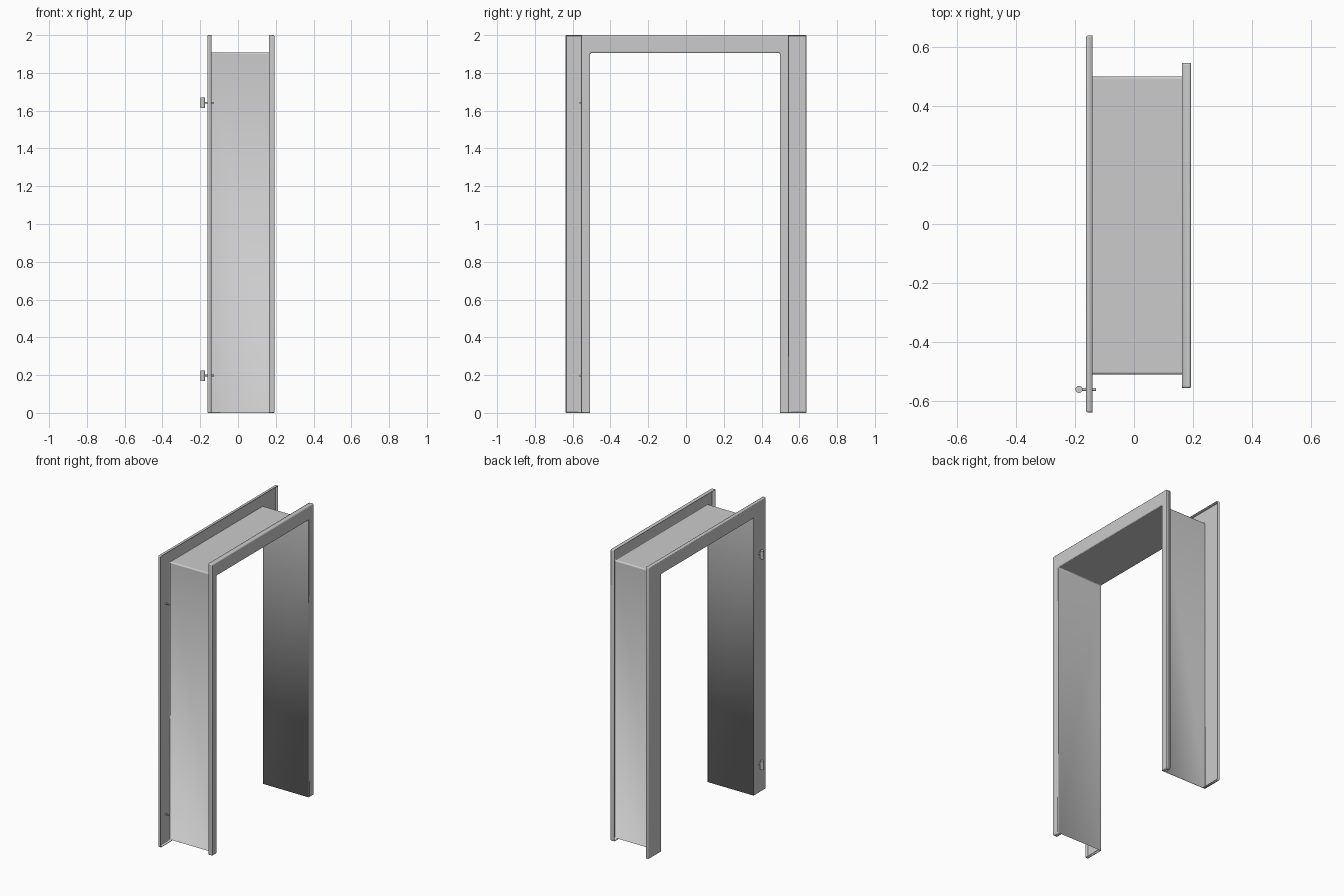
import bpy, bmesh, math

if "Cube" in bpy.data.objects:
    bpy.data.objects.remove(bpy.data.objects["Cube"])

Y0, Y1, ZI, ZO = -0.507, 0.497, 1.905, 2.0   # opening sides, head underside, top
XF, XB = 0.193, -0.162                       # outer faces of the two casings
FL, BL = 0.163, -0.141                       # free edges of the return lips

# Folded sheet profile: (x, left y, right y, head z)
profile = [
    (FL, -0.555, 0.545, ZO),
    (XF, -0.555, 0.545, ZO),
    (XF, Y0, Y1, ZI),
    (XB, Y0, Y1, ZI),
    (XB, -0.638, 0.638, ZO),
    (BL, -0.638, 0.638, ZO),
]


def finish(obj, angle=30):
    bpy.ops.object.select_all(action='DESELECT')
    obj.select_set(True)
    bpy.context.view_layer.objects.active = obj
    bpy.ops.object.shade_smooth_by_angle(angle=math.radians(angle))


# Door frame: sweep the profile up, across and down
bm = bmesh.new()
rows = []
for x, l, r, z in profile:
    rows.append([bm.verts.new(p) for p in
                 ((x, l, 0), (x, l, z), (x, r, z), (x, r, 0))])
for a, b in zip(rows, rows[1:]):
    for i in range(3):
        bm.faces.new((a[i], a[i + 1], b[i + 1], b[i]))

# Small return lips closing the feet of the casings
for lip, outer, inner in ((0, 1, 2), (5, 4, 3)):
    for i, s in ((0, -1), (3, 1)):
        y = rows[inner][i].co.y + s * 0.005
        v = bm.verts.new((profile[lip][0], y, 0))
        bm.faces.new((rows[lip][i], rows[outer][i], rows[inner][i], v))

bmesh.ops.recalc_face_normals(bm, faces=bm.faces)
bm.normal_update()
head = max((f for f in bm.faces if abs(f.normal.z) > 0.9),
           key=lambda f: f.calc_area())
if head.normal.z > 0:
    bmesh.ops.reverse_faces(bm, faces=bm.faces)
mesh = bpy.data.meshes.new("door_frame")
bm.to_mesh(mesh)
bm.free()
frame = bpy.data.objects.new("door_frame", mesh)
bpy.context.collection.objects.link(frame)
bev = frame.modifiers.new("folds", 'BEVEL')
bev.width, bev.segments, bev.limit_method = 0.006, 3, 'ANGLE'
sol = frame.modifiers.new("sheet", 'SOLIDIFY')
sol.thickness, sol.offset = 0.003, -1
finish(frame)


def cylinder(name, radius, depth, loc, rot=(0, 0, 0)):
    bpy.ops.mesh.primitive_cylinder_add(vertices=24, radius=radius, depth=depth,
                                        location=loc, rotation=rot)
    bpy.context.object.name = name
    finish(bpy.context.object)


# Two hinges: upright barrel on a pin through the back casing
for label, z in (("lower", 0.197), ("upper", 1.642)):
    cylinder(label + "_hinge_barrel", 0.012, 0.056, (-0.186, -0.56, z))
    cylinder(label + "_hinge_pin", 0.005, 0.056, (-0.156, -0.56, z),
             (0, math.pi / 2, 0))
